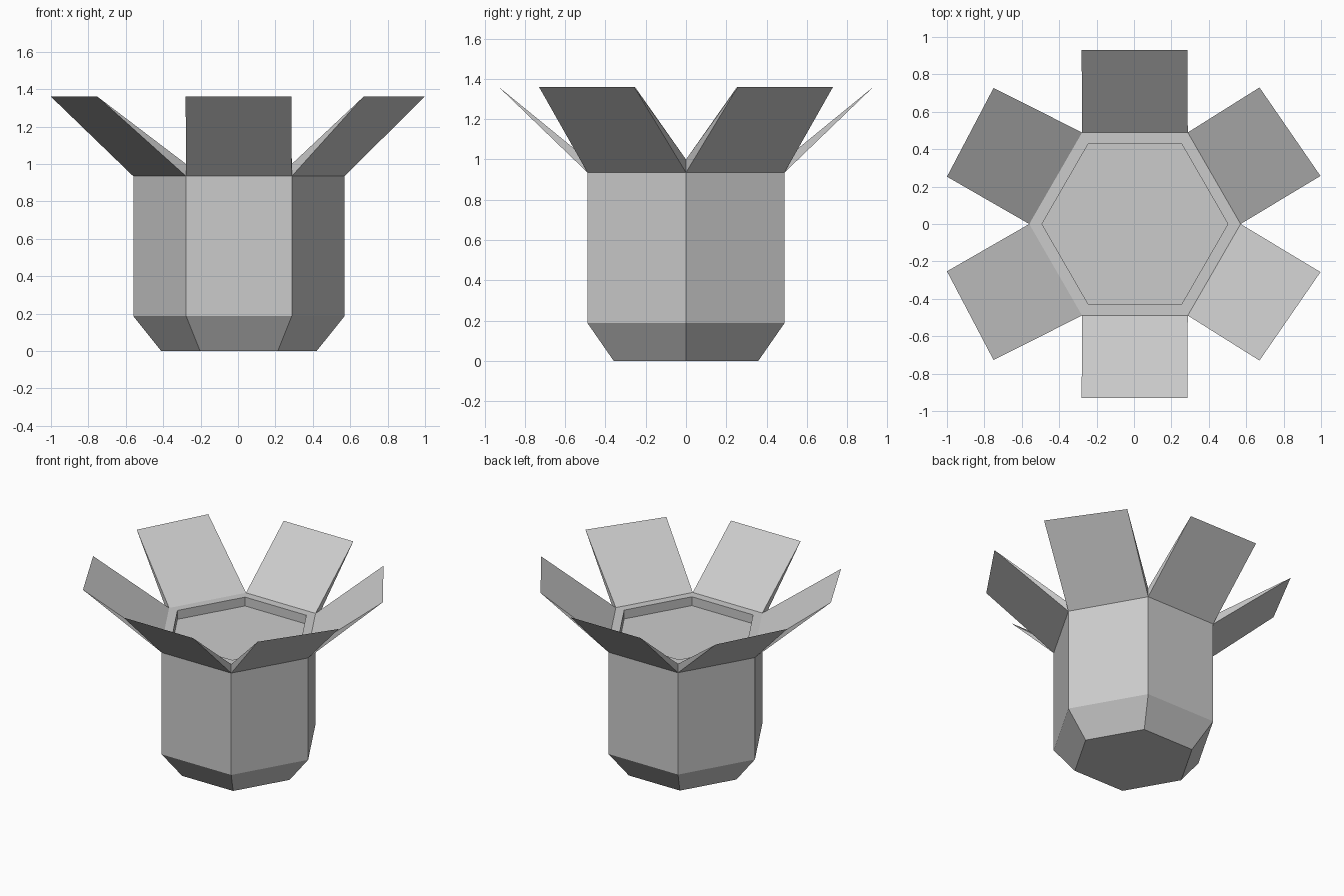
import bpy, math

if "Cube" in bpy.data.objects:
    bpy.data.objects.remove(bpy.data.objects["Cube"])

CX = 0.005          # slight offset of the hexagon inside the bounds
Z_WALL, Z_RIM, Z_TIP = 0.935, 1.0, 1.36


def hexagon(r, z):
    return [(CX + r * math.cos(math.radians(60 * i)),
             r * math.sin(math.radians(60 * i)), z) for i in range(6)]


def make_object(name, verts, faces):
    mesh = bpy.data.meshes.new(name)
    mesh.from_pydata(verts, [], faces)
    mesh.update()
    obj = bpy.data.objects.new(name, mesh)
    bpy.context.collection.objects.link(obj)
    return obj


# Hexagonal body: tapered foot, straight wall, rim and recessed lid.
# The band under the rim (ring 2 to 3) is where the flaps attach.
profile = [(0.415, 0), (0.565, 0.187), (0.565, Z_WALL),
           (0.565, Z_RIM), (0.497, Z_RIM), (0.497, Z_WALL)]
verts = [v for r, z in profile for v in hexagon(r, z)]
faces = [tuple(reversed(range(6)))]
for k in range(len(profile) - 1):
    if k == 2:
        continue
    for i in range(6):
        a, b = k * 6 + i, k * 6 + (i + 1) % 6
        faces.append((a, b, b + 6, a + 6))
faces.append(tuple(range(len(verts) - 6, len(verts))))
make_object("hex_body", verts, faces)

# Flaps: wedges growing from each side of the rim to a sharp outer edge
right = [(0.997, 0.257), (0.671, 0.73)]
back = [(0.286, 0.93), (-0.28, 0.93)]
left = [(-0.751, 0.727), (-1.0, 0.253)]
upper = [right, back, left]
tips = upper + [[(x, -y) for x, y in reversed(t)] for t in reversed(upper)]

low, high = hexagon(0.565, Z_WALL), hexagon(0.565, Z_RIM)
for i, (ta, tb) in enumerate(tips):
    j = (i + 1) % 6
    v = [low[i], low[j], high[i], high[j], (*ta, Z_TIP), (*tb, Z_TIP)]
    make_object(f"flap_{i + 1}", v,
                [(0, 1, 5, 4), (4, 5, 3, 2), (0, 4, 2), (1, 3, 5)])
